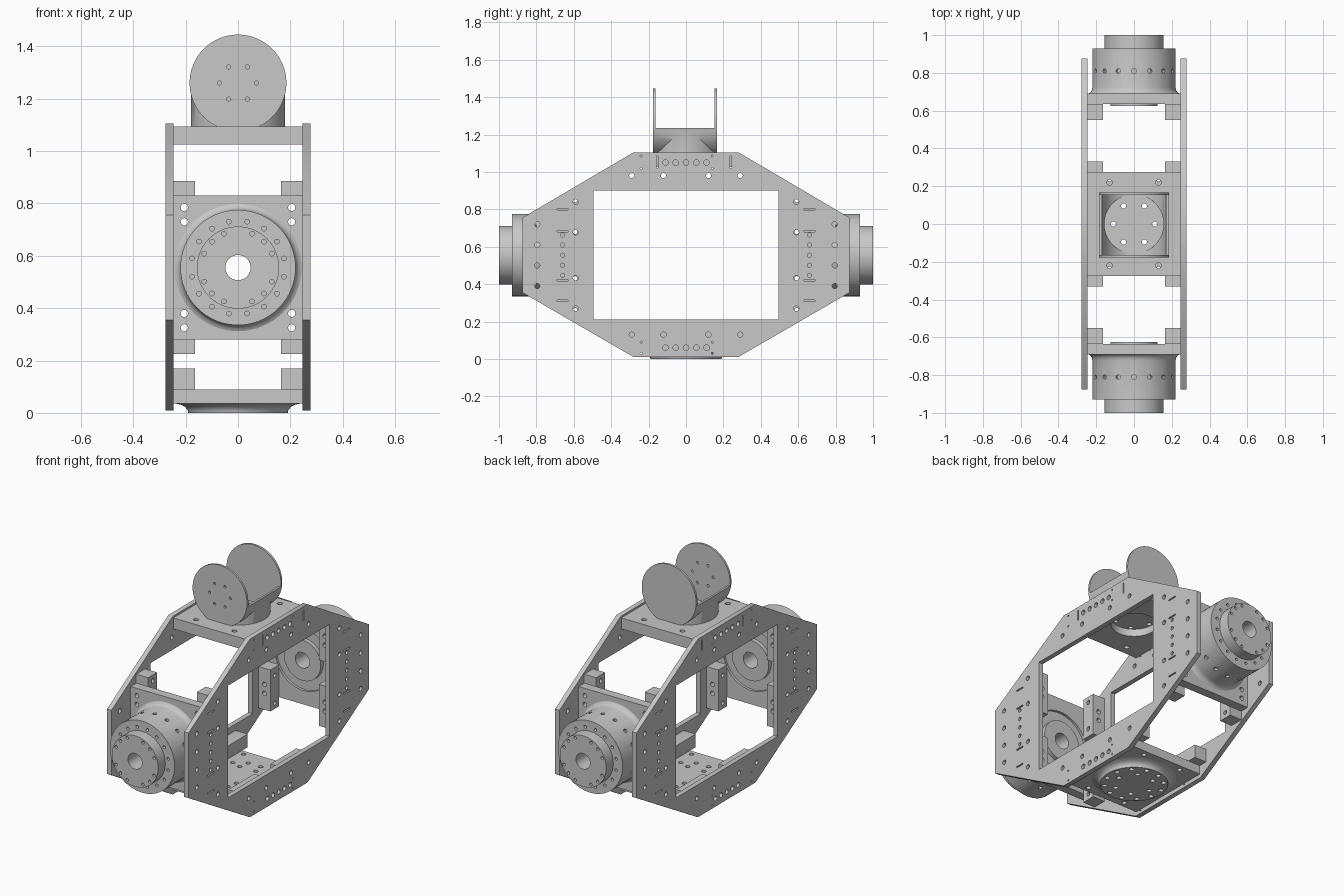
import bpy, bmesh, math
from mathutils import Matrix, Vector

if "Cube" in bpy.data.objects:
    bpy.data.objects.remove(bpy.data.objects["Cube"], do_unlink=True)

metal = bpy.data.materials.new("machined_grey")
metal.use_nodes = True
GREY = (0.58, 0.58, 0.58, 1)
metal.diffuse_color = GREY
metal.node_tree.nodes["Principled BSDF"].inputs["Base Color"].default_value = GREY

X, Y, Z = Vector((1, 0, 0)), Vector((0, 1, 0)), Vector((0, 0, 1))
MID = 0.555          # height of the motor axis
HEAD = 1.26          # height of the head axis


def add_box(bm, lo, hi):
    lo, hi = Vector(lo), Vector(hi)
    m = Matrix.Translation((lo + hi) / 2) @ Matrix.Diagonal((*(hi - lo), 1))
    bmesh.ops.create_cube(bm, size=1, matrix=m)


def add_cyl(bm, centre, axis, r, depth, seg=12):
    m = Matrix.Translation(centre) @ axis.to_track_quat('Z', 'Y').to_matrix().to_4x4()
    bmesh.ops.create_cone(bm, cap_ends=True, segments=seg, radius1=r, radius2=r,
                          depth=depth, matrix=m)


def ring(count, r, start=0):
    for i in range(count):
        a = math.radians(start + 360 * i / count)
        yield r * math.cos(a), r * math.sin(a)


def make(name, bm):
    bmesh.ops.recalc_face_normals(bm, faces=bm.faces)
    me = bpy.data.meshes.new(name)
    bm.to_mesh(me)
    bm.free()
    me.materials.append(metal)
    ob = bpy.data.objects.new(name, me)
    bpy.context.collection.objects.link(ob)
    return ob


def boolean(ob, bm, mode='DIFFERENCE'):
    tool = make("cutter", bm)
    tool.hide_render = True
    mod = ob.modifiers.new("cut", 'BOOLEAN')
    mod.object, mod.operation, mod.solver = tool, mode, 'EXACT'
    bpy.ops.object.select_all(action='DESELECT')
    bpy.context.view_layer.objects.active = ob
    ob.select_set(True)
    bpy.ops.object.modifier_apply(modifier=mod.name)
    bpy.data.objects.remove(tool, do_unlink=True)


def box(name, lo, hi):
    bm = bmesh.new()
    add_box(bm, lo, hi)
    return make(name, bm)


def cyl(name, *args):
    bm = bmesh.new()
    add_cyl(bm, *args)
    return make(name, bm)


def lathe(name, profile, axis, centre, side):
    bm = bmesh.new()
    vs = [bm.verts.new(Vector(centre) + side * r + axis * h) for r, h in profile]
    es = [bm.edges.new((a, b)) for a, b in zip(vs, vs[1:] + vs[:1])]
    bmesh.ops.spin(bm, geom=vs + es, cent=centre, axis=axis, angle=math.tau,
                   steps=64, use_merge=False)
    bmesh.ops.remove_doubles(bm, verts=bm.verts, dist=0.0005)
    return make(name, bm)


def copy(ob, name, matrix):
    new = bpy.data.objects.new(name, ob.data.copy())
    new.data.transform(matrix)
    if matrix.determinant() < 0:
        new.data.flip_normals()
    bpy.context.collection.objects.link(new)
    return new


FLIP_X = Matrix.Scale(-1, 4, X)
FLIP_Y = Matrix.Scale(-1, 4, Y)
FLIP_Z = Matrix.Translation((0, 0, 2 * MID)) @ Matrix.Scale(-1, 4, Z)

# Side plates: octagon with a window, bolt holes and slots
bm = bmesh.new()
outline = [(-.28, .01), (.28, .01), (.875, .355), (.875, .755),
           (.28, 1.105), (-.28, 1.105), (-.875, .755), (-.875, .355)]
inner, outer = ([bm.verts.new((x, y, z)) for y, z in outline] for x in (.247, .277))
bm.faces.new(inner)
bm.faces.new(outer)
for i in range(len(inner)):
    bm.faces.new((inner[i - 1], inner[i], outer[i], outer[i - 1]))
side = make("left_side_plate", bm)
bm = bmesh.new()
add_box(bm, (.2, -.495, .21), (.3, .495, .9))
boolean(side, bm)
bm = bmesh.new()
holes = [(y * .055, z, .015) for y in range(-2, 3) for z in (1.05, .06)]
for s in (-1, 1):
    holes += [(s * y, z, .014) for y in (.12, .29) for z in (.98, .13)]
    holes += [(s * .59, MID + d, .014) for d in (.285, .122, -.122, -.285)]
    holes += [(s * .66, MID + d * .054, .011) for d in range(-2, 3)]
    holes += [(s * .795, MID + d * .055, .014) for d in (-3, -1, 1, 3)]
    holes += [(s * .19 - .05, z, .005) for z in (1.085, 1.02, .09, .03)]
    for d in (-.245, -.135, .129, .245):
        add_box(bm, (.2, s * .66 - .03, MID + d - .004), (.3, s * .66 + .03, MID + d + .004))
for y, z, r in holes:
    add_cyl(bm, (.262, y, z), X, r, .1)
for y in (-.155, .24):
    add_box(bm, (.2, y - .004, 1.02), (.3, y + .004, 1.085))
boolean(side, bm)
copy(side, "right_side_plate", FLIP_X)

# Motor mounting plate with a round recess
rear = box("rear_motor_plate", (-.247, .635, .28), (.247, .69, .83))
bm = bmesh.new()
add_cyl(bm, (0, .66, MID), Y, .19, .2, 64)
for x in (-.205, .205):
    for d in (.175, .23):
        for s in (-1, 1):
            add_cyl(bm, (x, .66, MID + s * d), Y, .014, .2)
boolean(rear, bm)
copy(rear, "front_motor_plate", FLIP_Y)

# Motor body: flared base, drum, output hub and through bore
motor = lathe("rear_motor", [(.245, .689), (.232, .695), (.224, .706), (.22, .722), (.22, .93),
                             (.157, .93), (.157, 1), (.048, 1), (.048, .625), (.125, .625),
                             (.125, .65), (.2, .65), (.2, .685)], Y, (0, 0, MID), X)
bm = bmesh.new()
for x, z in ring(16, .179, 11.25):
    add_cyl(bm, (x, .93, MID + z), Y, .009, .04)
for i, (x, z) in enumerate(ring(16, .14)):
    if i % 4:
        add_cyl(bm, (x, 1, MID + z), Y, .009, .04)
for x, z in ring(16, .22):
    add_cyl(bm, (x, .81, MID + z), Vector((x, 0, z)), .012, .03)
boolean(motor, bm)
copy(motor, "front_motor", FLIP_Y)

# Corner blocks joining motor plates to side plates
block = box("rear_left_lower_block", (.165, .55, .225), (.247, .636, .48))
bm = bmesh.new()
for d in (.175, .23):
    add_cyl(bm, (.205, .6, MID - d), Y, .014, .2)
for z in (.26, .43):
    add_cyl(bm, (.2, .593, z), X, .013, .2)
boolean(block, bm)
floor_block = box("rear_left_floor_block", (.165, .08, .089), (.247, .33, .17))
for fx, mx in (("left", Matrix()), ("right", FLIP_X)):
    for fy, my in (("rear", Matrix()), ("front", FLIP_Y)):
        for fz, mz in (("lower", Matrix()), ("upper", FLIP_Z)):
            name = f"{fy}_{fx}_{fz}_block"
            if name != block.name:
                copy(block, name, mx @ my @ mz)
        # Floor blocks beside the bottom plate
        name = f"{fy}_{fx}_floor_block"
        if name != floor_block.name:
            copy(floor_block, name, mx @ my)

# Bottom plate and its flared round flange, drilled together
bottom = box("bottom_plate", (-.247, -.275, .035), (.247, .275, .09))
flange = lathe("bottom_flange", [(0, 0), (.19, 0), (.192, .01), (.202, .023), (.217, .031),
                                 (.24, .036), (.24, .04), (0, .04)], Z, (0, 0, 0), X)
for ob in (bottom, flange):
    bm = bmesh.new()
    for x, y in list(ring(6, .11)) + list(ring(12, .165, 15)):
        add_cyl(bm, (x, y, .05), Z, .014, .3)
    for x in (-.13, .13):
        for y in (-.24, .24):
            add_cyl(bm, (x, y, .05), Z, .014, .3)
    boolean(ob, bm)

# Top plate with round opening
top = box("top_plate", (-.247, -.275, 1.025), (.247, .275, 1.093))
bm = bmesh.new()
add_cyl(bm, (0, 0, 1.05), Z, .128, .3, 48)
for x in (-.13, .13):
    for y in (-.22, .22):
        add_cyl(bm, (x, y, 1.05), Z, .015, .3)
boolean(top, bm)

# Head cradle: round neck merged with a trough, hollowed and drilled
cradle = cyl("head_cradle", (0, 0, 1.1525), Z, .18, .165, 64)
bm = bmesh.new()
add_cyl(bm, (0, -.006, HEAD), Y, .185, .322, 64)
boolean(cradle, bm, 'UNION')
bm = bmesh.new()
add_box(bm, (-.3, -.3, 1.235), (.3, .3, 1.6))
add_box(bm, (-.3, -.3, 1.08), (.3, -.168, 1.2345))
add_box(bm, (-.3, .156, 1.08), (.3, .3, 1.2345))
boolean(cradle, bm)
bm = bmesh.new()
add_cyl(bm, (0, 0, HEAD), Y, .172, .6, 64)
boolean(cradle, bm)
bm = bmesh.new()
add_cyl(bm, (0, 0, 1.188), Z, .157, .2, 48)
boolean(cradle, bm)
bm = bmesh.new()
for x, y in ring(6, .11):
    add_cyl(bm, (x, y, 1.1), Z, .014, .2)
boolean(cradle, bm)

# Head discs; only the front one is drilled
cyl("rear_head_disc", (0, .159, HEAD), Y, .185, .013, 64)
disc = cyl("front_head_disc", (0, -.17, HEAD), Y, .185, .013, 64)
bm = bmesh.new()
for x, z in ring(6, .071):
    add_cyl(bm, (x, -.17, HEAD + z), Y, .008, .1)
boolean(disc, bm)

# Smooth the round surfaces, keep edges crisp
bpy.ops.object.select_all(action='DESELECT')
for ob in bpy.context.collection.objects:
    if ob.type == 'MESH' and metal.name in ob.data.materials:
        ob.select_set(True)
        bpy.context.view_layer.objects.active = ob
bpy.ops.object.shade_smooth_by_angle(angle=math.radians(32))
